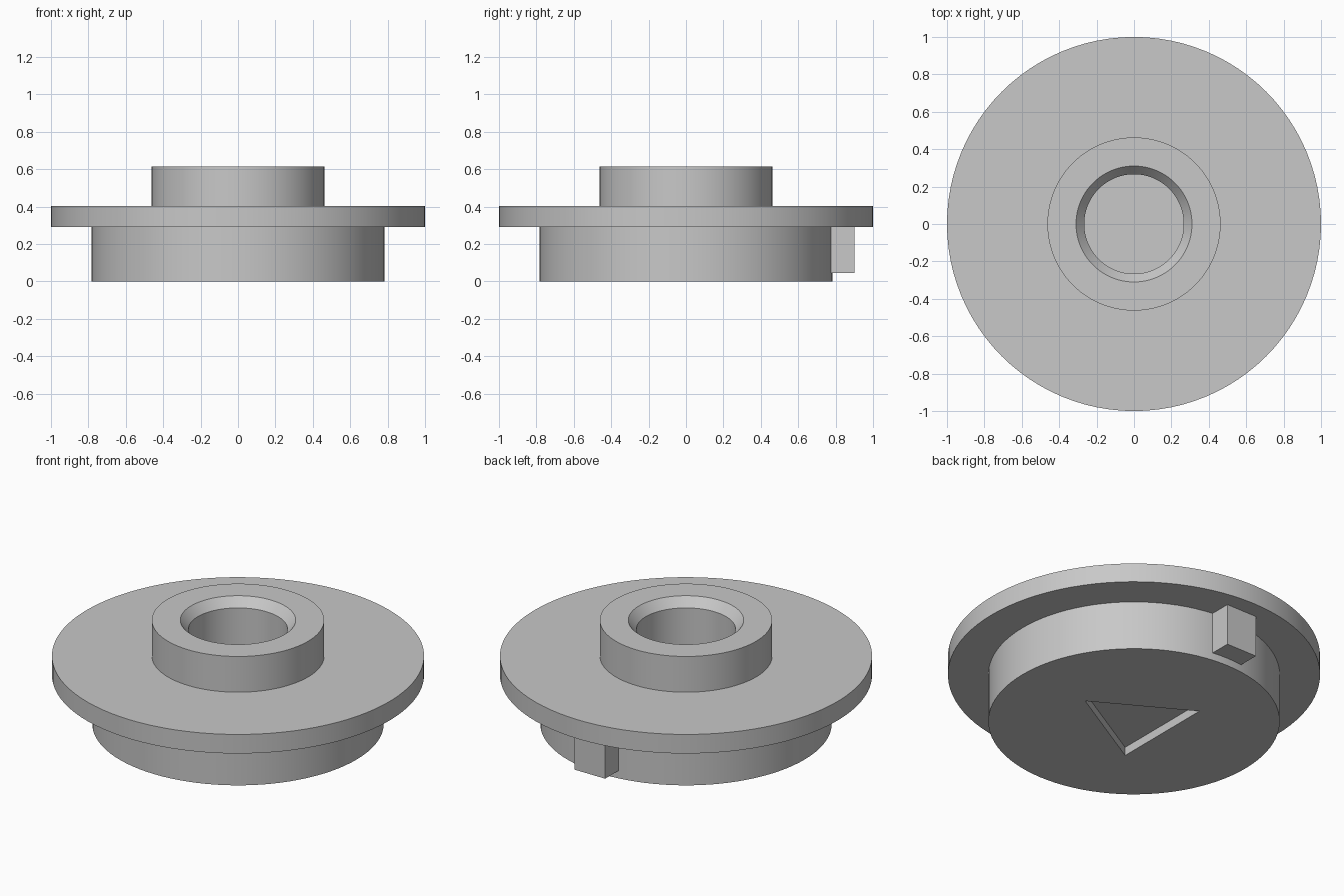
import bpy, bmesh, math
from mathutils import Vector

cube = bpy.data.objects.get("Cube")
if cube:
    bpy.data.objects.remove(cube, do_unlink=True)

SEGMENTS = 96

grey = bpy.data.materials.new("light_grey")
grey.use_nodes = True
grey.diffuse_color = (0.578, 0.578, 0.578, 1)
grey.node_tree.nodes["Principled BSDF"].inputs["Base Color"].default_value = grey.diffuse_color


def make_object(name, bm):
    bmesh.ops.recalc_face_normals(bm, faces=bm.faces)
    mesh = bpy.data.meshes.new(name)
    bm.to_mesh(mesh)
    bm.free()
    mesh.materials.append(grey)
    obj = bpy.data.objects.new(name, mesh)
    bpy.context.collection.objects.link(obj)
    return obj


def lathe(name, profile):
    """Revolve (radius, height) points around z."""
    bm = bmesh.new()
    verts = [bm.verts.new((r, 0, z)) for r, z in profile]
    edges = [bm.edges.new(pair) for pair in zip(verts, verts[1:])]
    bmesh.ops.spin(bm, geom=verts + edges, cent=(0, 0, 0), axis=(0, 0, 1),
                   angle=math.tau, steps=SEGMENTS)
    bmesh.ops.remove_doubles(bm, verts=bm.verts, dist=1e-4)
    return make_object(name, bm)


def prism(name, outline, bottom, top):
    """Extrude an (x, y) outline between two heights."""
    bm = bmesh.new()
    base = bm.faces.new([bm.verts.new((x, y, bottom)) for x, y in outline])
    result = bmesh.ops.extrude_face_region(bm, geom=[base], use_keep_orig=True)
    raised = [v for v in result["geom"] if isinstance(v, bmesh.types.BMVert)]
    bmesh.ops.translate(bm, verts=raised, vec=Vector((0, 0, top - bottom)))
    return make_object(name, bm)


# Stepped body: plug, wide flange, hub and chamfered blind bore
body = lathe("stepped_body", [
    (0, 0), (0.783, 0),
    (0.783, 0.29), (1, 0.29),
    (1, 0.403), (0.463, 0.403),
    (0.463, 0.615), (0.31, 0.615),
    (0.266, 0.563), (0.266, 0.2), (0, 0.2),
])

# Triangular pocket in the underside
cutter = prism("pocket_cutter", [(0.342, 0), (-0.198, 0.31), (-0.198, -0.31)], -0.1, 0.05)
cutter.hide_render = True
cut = body.modifiers.new("triangle_pocket", 'BOOLEAN')
cut.operation = 'DIFFERENCE'
cut.solver = 'EXACT'
cut.object = cutter
bpy.ops.object.select_all(action='DESELECT')
body.select_set(True)
bpy.context.view_layer.objects.active = body
bpy.ops.object.modifier_apply(modifier=cut.name)
bpy.data.objects.remove(cutter, do_unlink=True)
bpy.ops.object.shade_smooth_by_angle(angle=math.radians(30))

# Locating key at the back, under the flange
prism("locating_key", [(-0.1, 0.77), (0.1, 0.77), (0.1, 0.9), (-0.1, 0.9)], 0.045, 0.29)
